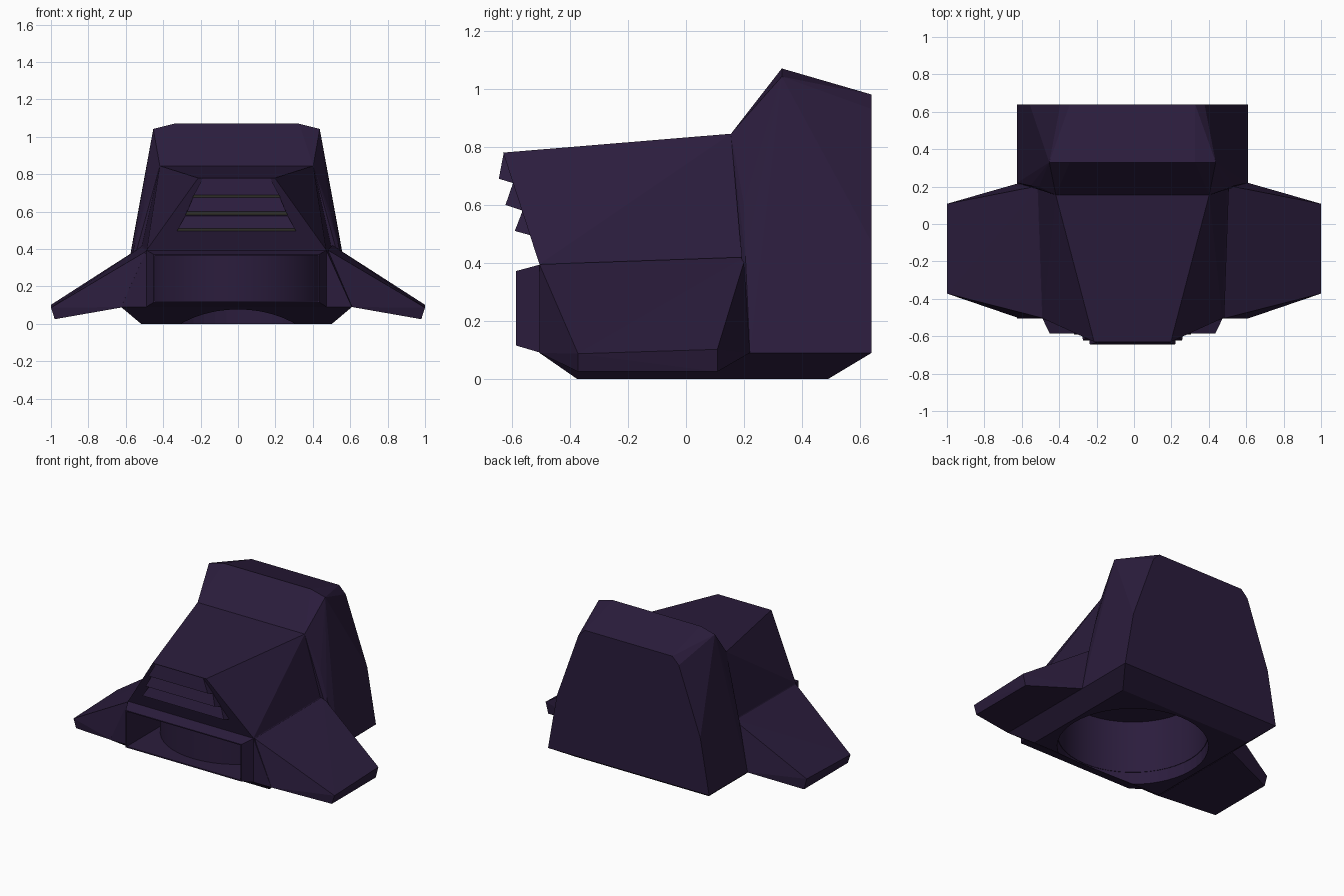
import bpy, bmesh, math
from mathutils import Matrix

if "Cube" in bpy.data.objects:
    bpy.data.objects.remove(bpy.data.objects["Cube"])

XO = -0.008  # the body sits slightly off centre


def material(name, col):
    m = bpy.data.materials.new(name)
    m.diffuse_color = (*col, 1)
    m.use_nodes = True
    m.node_tree.nodes["Principled BSDF"].inputs["Base Color"].default_value = m.diffuse_color
    return m


PURPLE = material("dark_purple", (0.024, 0.012, 0.046))
GREY = material("vent_grey", (0.22, 0.21, 0.17))


def finish(name, bm):
    bmesh.ops.recalc_face_normals(bm, faces=bm.faces)
    me = bpy.data.meshes.new(name)
    bm.to_mesh(me)
    bm.free()
    ob = bpy.data.objects.new(name, me)
    bpy.context.collection.objects.link(ob)
    me.materials.append(PURPLE)
    return ob


def hull(name, pts, mirror=True, dx=XO):
    """Flat-faced solid wrapped around the points (mirrored in x)."""
    bm = bmesh.new()
    for x, y, z in pts:
        bm.verts.new((x + dx, y, z))
        if mirror:
            bm.verts.new((-x + dx, y, z))
    r = bmesh.ops.convex_hull(bm, input=bm.verts)
    loose = [v for v in bm.verts if not v.link_faces]
    bmesh.ops.delete(bm, geom=loose, context='VERTS')
    bmesh.ops.dissolve_limit(bm, angle_limit=math.radians(1.5),
                             verts=bm.verts, edges=bm.edges)
    return finish(name, bm)


def box(name, x, y0, y1, z0, z1):
    return hull(name, [(x, y, z) for y in (y0, y1) for z in (z0, z1)])


def cylinder(name, r, z0, z1, y=-0.012):
    bm = bmesh.new()
    bmesh.ops.create_cone(bm, cap_ends=True, segments=48, radius1=r, radius2=r,
                          depth=z1 - z0,
                          matrix=Matrix.Translation((0, y, (z0 + z1) / 2)))
    return finish(name, bm)


def cut(ob, cutter):
    m = ob.modifiers.new("cut", 'BOOLEAN')
    m.operation, m.solver, m.object = 'DIFFERENCE', 'EXACT', cutter
    bpy.context.view_layer.objects.active = ob
    bpy.ops.object.modifier_apply(modifier=m.name)


# body pieces
base = hull("base", [(.51, -.375, 0), (.51, .49, 0),
                     (.617, -.505, .09), (.617, .64, .09)])
lower = hull("lower_body", [(.617, -.505, .09), (.617, .22, .09),
                            (.48, -.505, .395), (.505, .205, .42)])
nose = hull("sloped_nose", [(.48, -.505, .395), (.505, .205, .42),
                            (.205, -.63, .78), (.41, .155, .845)])
hood = hull("rear_hood", [
    (.617, .22, .09), (.545, .205, .42), (.50, .20, .60), (.41, .155, .845),
    (.617, .33, .09), (.445, .33, 1.042), (.335, .33, 1.07),
    (.617, .64, .09), (.55, .64, .47), (.385, .64, .93), (.335, .64, .98)])

# front slot frame
frame = hull("slot_frame", [(.484, -.50, .09), (.484, -.50, .395),
                            (.443, -.585, .115), (.443, -.585, .372)])

# round socket below and slot opening in front
socket = cylinder("socket_cutter", .475, -.1, .45)
pocket = box("pocket_cutter", .435, -.7, -.06, .123, .365)
for ob in (base, lower, nose, hood):
    cut(ob, socket)
for ob in (lower, frame):
    cut(ob, pocket)

# thin tube lining the socket, seen through the slot
tube = cylinder("socket_tube", .482, .085, .44)
bore = cylinder("bore_cutter", .472, -.1, .6)
cut(tube, bore)
for c in (socket, pocket, bore):
    bpy.data.objects.remove(c)
bpy.context.view_layer.objects.active = tube
tube.select_set(True)
bpy.ops.object.shade_smooth_by_angle(angle=math.radians(30))

# side wings
for side, s in (("left", -1), ("right", 1)):
    hull("wing_" + side, [(s * x, y, z) for x, y, z in (
        (.48, -.505, .395), (.505, .205, .42),
        (.61, -.505, .09), (.61, .22, .09),
        (1, -.372, .087), (1, .108, .102),
        (.98, -.372, .025), (.98, .108, .025))], mirror=False, dx=0)

# vent slats with grey undersides: (half width, y, z) of top, lip, inner edge
slats = [((.18, -.628, .78), (.228, -.645, .69), (.235, -.596, .675)),
         ((.232, -.596, .675), (.265, -.622, .60), (.275, -.563, .58)),
         ((.272, -.563, .58), (.312, -.590, .51), (.318, -.535, .495))]
for i, pts in enumerate(slats):
    back = [(x, y + .02, z) for x, y, z in (pts[0], pts[2])]
    ob = hull(f"vent_slat_{i + 1}", list(pts) + back)
    ob.data.materials.append(GREY)
    for p in ob.data.polygons:
        if p.normal.z < -0.6:
            p.material_index = 1
